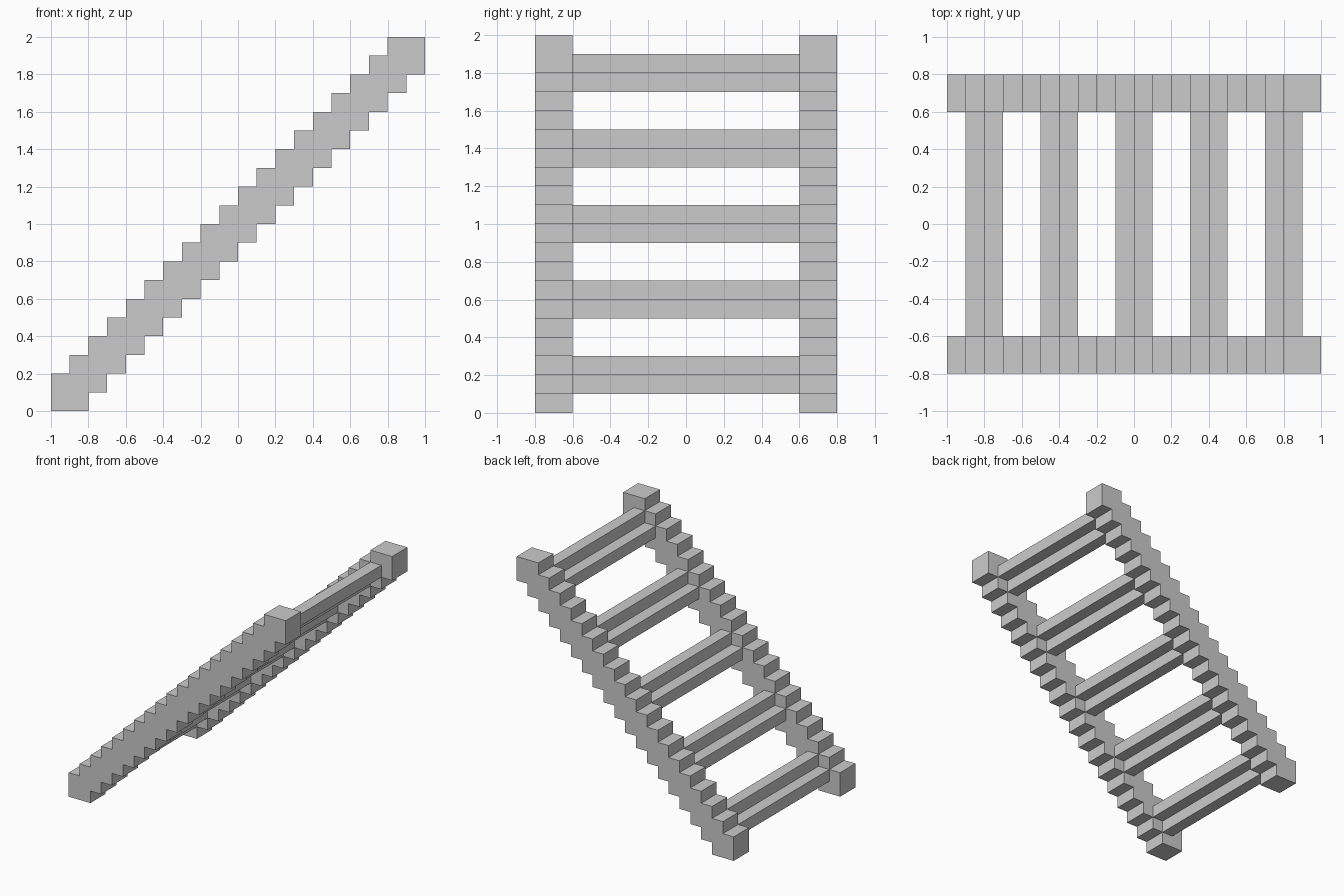
import bpy
import bmesh

STEP = 0.1          # rise and run of one step
STEPS = 19          # overlapping blocks in each rail
INNER, OUTER = 0.6, 0.8

cube = bpy.data.objects.get("Cube")
if cube:
    bpy.data.objects.remove(cube, do_unlink=True)

grey = bpy.data.materials.new("plain grey")
grey.use_nodes = True
colour = (0.6, 0.6, 0.6, 1)
grey.diffuse_color = colour
grey.node_tree.nodes["Principled BSDF"].inputs["Base Color"].default_value = colour


def extrude_profiles(name, profiles, y0, y1):
    """Extrude closed (x, z) outlines along y into one object."""
    bm = bmesh.new()
    for outline in profiles:
        face = bm.faces.new([bm.verts.new((x, y0, z)) for x, z in outline])
        grown = bmesh.ops.extrude_face_region(bm, geom=[face], use_keep_orig=True)
        moved = [g for g in grown["geom"] if isinstance(g, bmesh.types.BMVert)]
        bmesh.ops.translate(bm, vec=(0, y1 - y0, 0), verts=moved)
    bmesh.ops.recalc_face_normals(bm, faces=bm.faces)
    mesh = bpy.data.meshes.new(name)
    bm.to_mesh(mesh)
    bm.free()
    mesh.materials.append(grey)
    obj = bpy.data.objects.new(name, mesh)
    bpy.context.collection.objects.link(obj)
    return obj


def grid_point(i, k):
    return (-1 + STEP * i, STEP * k)


def square(k):
    """Small square whose lower corner is on step k of the slope."""
    return [grid_point(k + i, k + j) for i, j in ((0, 0), (1, 0), (1, 1), (0, 1))]


# Stepped side rails: up the lower stairs, back down the upper ones
lower, upper = [], []
for k in range(STEPS):
    lower += [grid_point(k + 2, k), grid_point(k + 2, k + 1)]
    upper += [grid_point(k, k + 1), grid_point(k, k + 2)]
rail = [grid_point(0, 0)] + lower[:-1] + [grid_point(STEPS + 1, STEPS + 1)] + upper[:0:-1]
extrude_profiles("front_rail", [rail], -OUTER, -INNER)
extrude_profiles("back_rail", [rail], INNER, OUTER)

# Rungs: two thin bars, set corner to corner along the slope
for n, k in enumerate(range(1, STEPS, 4), start=1):
    extrude_profiles(f"rung_{n}", [square(k), square(k + 1)], -INNER, INNER)
